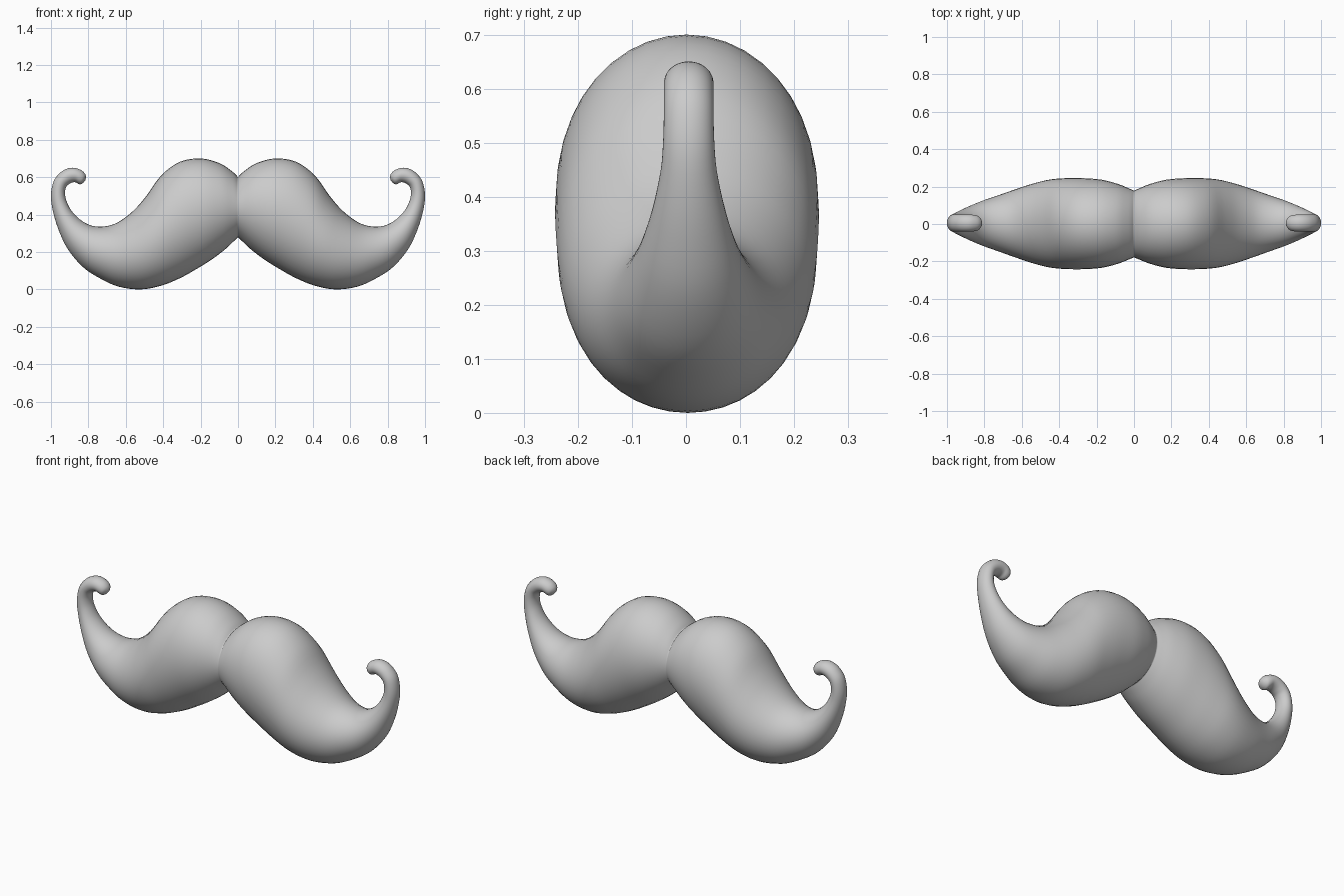
import bpy, bmesh, math

if "Cube" in bpy.data.objects:
    bpy.data.objects.remove(bpy.data.objects["Cube"])

# Sections of the right half: upper x, upper z, lower x, lower z, half depth
SECTIONS = [
    (0, .60, 0, .28, .178), (.03, .63, .025, .255, .19), (.10, .675, .07, .213, .213),
    (.20, .70, .14, .16, .235), (.31, .682, .22, .11, .243), (.41, .61, .31, .06, .243),
    (.49, .50, .41, .02, .235), (.56, .42, .52, 0, .213), (.64, .36, .64, .015, .18),
    (.71, .337, .74, .06, .15), (.78, .34, .83, .12, .122), (.84, .37, .91, .215, .092),
    (.89, .42, .96, .32, .068), (.918, .475, .99, .42, .052), (.925, .52, 1, .50, .047),
    (.917, .55, .987, .575, .046), (.90, .565, .955, .62, .046), (.883, .572, .917, .644, .046),
    (.867, .572, .876, .65, .045), (.853, .564, .838, .637, .042),
    (.841, .562, .818, .618, .034), (.828, .569, .812, .60, .018),
]
STEPS, SIDES = 4, 40


def spline(a, b, c, d, t):
    """Catmull-Rom blend of four sections."""
    return [0.5 * (2 * q + (r - p) * t + (2 * p - 5 * q + 4 * r - s) * t * t
                   + (3 * q - p - 3 * r + s) * t ** 3)
            for p, q, r, s in zip(a, b, c, d)]


def smooth_sections(s):
    n = len(s)
    out = [spline(s[max(i - 1, 0)], s[i], s[i + 1], s[min(i + 2, n - 1)], k / STEPS)
           for i in range(n - 1) for k in range(STEPS)]
    return out + [s[-1]]


# Loft elliptical rings along the half moustache, ending in the curl
bm = bmesh.new()
rings = []
for i, (ux, uz, lx, lz, depth) in enumerate(smooth_sections(SECTIONS)):
    shift = 0.005 * min(1, i / (12 * STEPS))
    ring = []
    for k in range(SIDES):
        a = 2 * math.pi * k / SIDES
        c = 0.5 * (1 + math.cos(a))
        ring.append(bm.verts.new((lx + (ux - lx) * c, shift + depth * math.sin(a),
                                  lz + (uz - lz) * c)))
    rings.append(ring)
for r0, r1 in zip(rings, rings[1:]):
    for k in range(SIDES):
        j = (k + 1) % SIDES
        bm.faces.new((r0[k], r0[j], r1[j], r1[k]))

# Rounded tip
tip = bm.verts.new((.816, .005, .583))
for k in range(SIDES):
    bm.faces.new((rings[-1][k], rings[-1][(k + 1) % SIDES], tip))

bmesh.ops.recalc_face_normals(bm, faces=bm.faces)
# The centre is open, so check the orientation against the side bulge
bm.faces.ensure_lookup_table()
front = min(bm.faces, key=lambda f: f.calc_center_median().y)
if front.normal.y > 0:
    bmesh.ops.reverse_faces(bm, faces=bm.faces)
for f in bm.faces:
    f.smooth = True

mesh = bpy.data.meshes.new("moustache")
bm.to_mesh(mesh)
bm.free()
moustache = bpy.data.objects.new("moustache", mesh)
bpy.context.collection.objects.link(moustache)

# Mirror into the left half, welded at the centre crease
mirror = moustache.modifiers.new("mirror", 'MIRROR')
mirror.use_axis[0] = True
mirror.use_clip = True
mirror.merge_threshold = 0.0005
